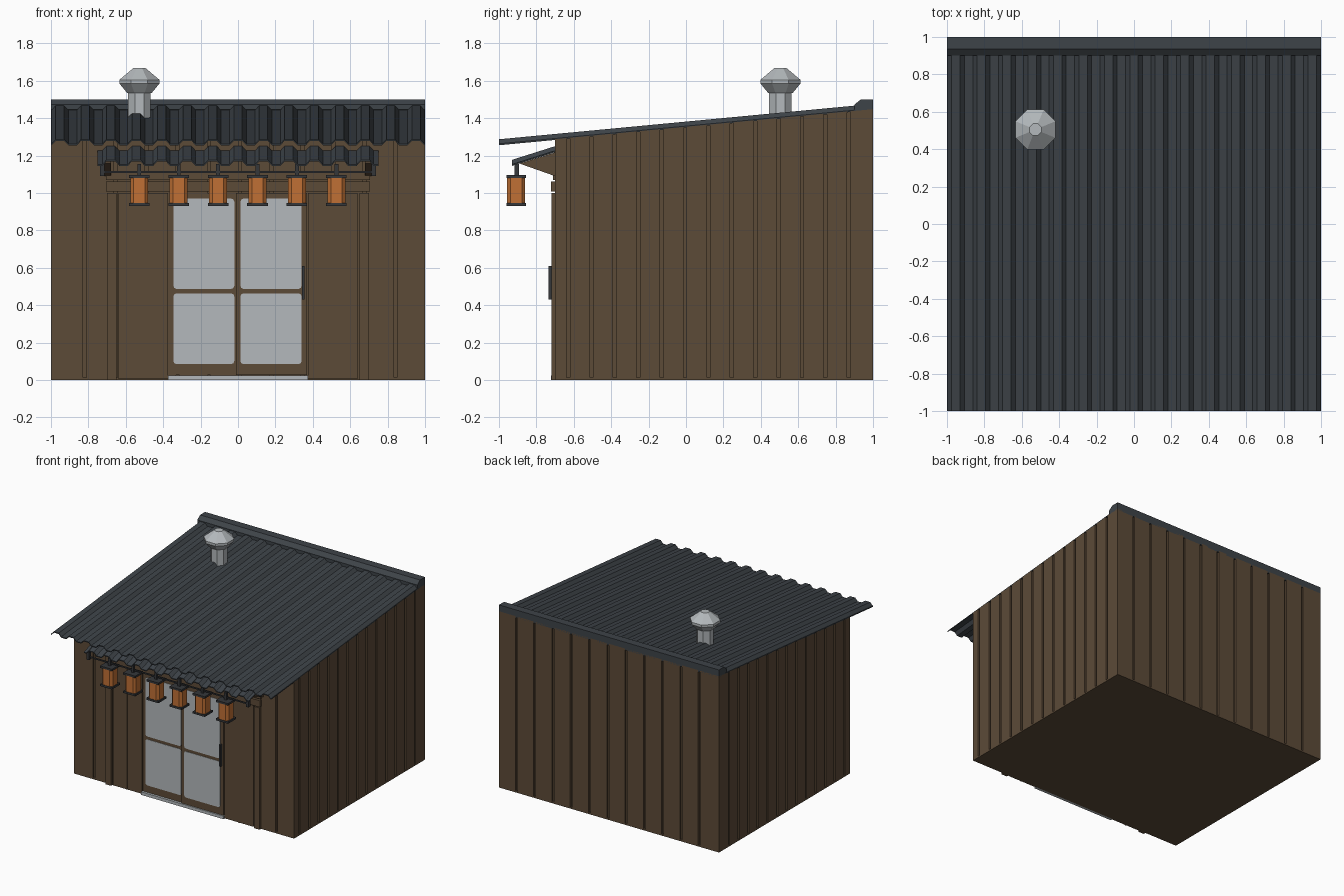
import bpy, bmesh, math
from mathutils import Matrix, Vector

if "Cube" in bpy.data.objects:
    bpy.data.objects.remove(bpy.data.objects["Cube"])


def mat(name, r, g, b):
    m = bpy.data.materials.new(name)
    m.diffuse_color = (r, g, b, 1)
    m.use_nodes = True
    m.node_tree.nodes["Principled BSDF"].inputs["Base Color"].default_value = m.diffuse_color
    return m


WOOD = mat("brown wood", 0.107, 0.069, 0.039)
ROOF = mat("slate roof", 0.047, 0.056, 0.065)
PALE = mat("pale grey", 0.456, 0.485, 0.503)
ORANGE = mat("lantern orange", 0.527, 0.162, 0.035)
DARK = mat("dark metal", 0.035, 0.038, 0.042)


def finish(name, bm, m):
    bmesh.ops.recalc_face_normals(bm, faces=bm.faces)
    me = bpy.data.meshes.new(name)
    bm.to_mesh(me)
    bm.free()
    me.materials.append(m)
    ob = bpy.data.objects.new(name, me)
    bpy.context.collection.objects.link(ob)
    return ob


def loft(name, start, end, m):
    """Closed solid between two matching outlines."""
    bm = bmesh.new()
    a = [bm.verts.new(p) for p in start]
    b = [bm.verts.new(p) for p in end]
    bm.faces.new(a)
    bm.faces.new(b)
    n = len(a)
    for i in range(n):
        j = (i + 1) % n
        bm.faces.new((a[i], a[j], b[j], b[i]))
    return finish(name, bm, m)


def box(name, x0, x1, y0, y1, z0, z1, m):
    ring = [(x0, y0), (x1, y0), (x1, y1), (x0, y1)]
    return loft(name, [(x, y, z0) for x, y in ring], [(x, y, z1) for x, y in ring], m)


def prism_x(name, prof, x0, x1, m):
    return loft(name, [(x0, y, z) for y, z in prof], [(x1, y, z) for y, z in prof], m)


def sheet(name, half, amp, thick, front, back, m):
    """Corrugated sheet running from front (y, z) to back (y, z)."""
    period, flat, slope = 0.136, 0.045, 0.023

    def height(x):
        t = abs((x + period / 2) % period - period / 2)
        return amp * min(1, max(0, (flat / 2 + slope - t) / slope))
    xs = [-half, half]
    for k in range(-10, 11):
        for d in (-flat / 2 - slope, -flat / 2, flat / 2, flat / 2 + slope):
            if abs(k * period + d) < half - 0.002:
                xs.append(k * period + d)
    xs.sort()
    top = [(x, height(x) + thick) for x in xs]
    loop = top + [(x, z - thick) for x, z in reversed(top)]
    bm = bmesh.new()
    a = [bm.verts.new((x, front[0], front[1] + z)) for x, z in loop]
    b = [bm.verts.new((x, back[0], back[1] + z)) for x, z in loop]
    n, c = len(loop), len(xs)
    for i in range(n):
        j = (i + 1) % n
        bm.faces.new((a[i], a[j], b[j], b[i]))
    for ring in (a, b):
        for i in range(c - 1):
            bm.faces.new((ring[i], ring[i + 1], ring[n - 2 - i], ring[n - 1 - i]))
    return finish(name, bm, m)


# Board-clad hut: footprint with grooves, top cut along the roof slope
def roof_z(y):
    return 1.255 + 0.0945 * (y + 1)


gw, gd = 0.009, 0.014
gx = [-0.82 + 0.1662 * k for k in range(11)]
gy = [-0.63 + 0.125 * k for k in range(13)]
FRONT = -0.70
foot = [(-1, FRONT)]
for x in gx:
    foot += [(x - gw, FRONT), (x - gw, FRONT + gd), (x + gw, FRONT + gd), (x + gw, FRONT)]
foot.append((1, FRONT))
for y in gy:
    foot += [(1, y - gw), (1 - gd, y - gw), (1 - gd, y + gw), (1, y + gw)]
foot.append((1, 1))
for x in reversed(gx):
    foot += [(x + gw, 1), (x + gw, 1 - gd), (x - gw, 1 - gd), (x - gw, 1)]
foot.append((-1, 1))
for y in reversed(gy):
    foot += [(-1, y + gw), (-1 + gd, y + gw), (-1 + gd, y - gw), (-1, y - gw)]
loft("hut_walls", [(x, y, 0.012) for x, y in foot],
     [(x, y, roof_z(y) + 0.004) for x, y in foot], WOOD)
box("floor_slab", -1, 1, FRONT, 1, 0, 0.012, WOOD)

# Main roof and ridge cap
sheet("main_roof", 1.0, 0.024, 0.008, (-1, roof_z(-1)), (0.96, roof_z(0.96)), ROOF)
prism_x("ridge_cap", [(0.90, 1.445), (0.90, 1.472), (0.935, 1.5), (1, 1.5), (1, 1.435)],
        -1, 1, ROOF)

# Canopy with brackets
sheet("canopy_roof", 0.75, 0.024, 0.008, (-0.93, 1.145), (-0.70, 1.218), ROOF)
for s in (-1, 1):
    prism_x("canopy_bracket", [(-0.89, 1.157), (-0.70, 1.09), (-0.70, 1.217)],
            s * 0.68, s * 0.72, WOOD)
    box("rod_end", s * 0.725 - 0.012, s * 0.725 + 0.012, -0.917, -0.893, 1.09, 1.155, DARK)
box("lantern_rod", -0.725, 0.725, -0.91, -0.90, 1.108, 1.118, DARK)

# Door surround
for s in (-1, 1):
    a, b = sorted((s * 0.65, s * 0.70))
    box("surround_post", a, b, -0.72, FRONT, 0, 1.0, WOOD)
    a, b = sorted((s * 0.375, s * 0.64))
    box("side_panel", a, b, -0.712, FRONT, 0.005, 1.0, WOOD)
    a, b = sorted((s * 0.508, s * 0.518))
    box("panel_batten", a, b, -0.717, FRONT, 0.005, 1.0, WOOD)
box("lintel", -0.705, 0.705, -0.723, FRONT, 1.008, 1.062, WOOD)
box("upper_trim", -0.705, 0.705, -0.712, FRONT, 1.07, 1.115, WOOD)
box("threshold", -0.375, 0.375, -0.722, FRONT, 0, 0.025, PALE)


# Sliding doors with rounded panes
def pane(name, x0, x1, z0, z1, y):
    r = 0.016
    pts = []
    for cx, cz, a0 in ((x1 - r, z1 - r, 0), (x0 + r, z1 - r, 90),
                       (x0 + r, z0 + r, 180), (x1 - r, z0 + r, 270)):
        for d in (0, 45, 90):
            a = math.radians(a0 + d)
            pts.append((cx + r * math.cos(a), cz + r * math.sin(a)))
    loft(name, [(x, y, z) for x, z in pts], [(x, y + 0.005, z) for x, z in pts], PALE)


for side, x0, x1, y, p0, p1 in (("left", -0.37, 0.0, -0.706, -0.345, -0.02),
                                ("right", -0.012, 0.37, -0.716, 0.013, 0.34)):
    box(side + "_door", x0, x1, y, FRONT, 0.027, 1.0, WOOD)
    pane(side + "_lower_pane", p0, p1, 0.085, 0.463, y - 0.003)
    pane(side + "_upper_pane", p0, p1, 0.487, 0.97, y - 0.003)
box("door_handle", 0.342, 0.356, -0.735, -0.71, 0.43, 0.61, DARK)

# Row of hanging lanterns
for i in range(6):
    x, y = -0.528 + 0.2108 * i, -0.908
    h, c = 0.048, 0.03
    ring = [(h, -c), (h, c), (c, h), (-c, h), (-h, c), (-h, -c), (-c, -h), (c, -h)]
    loft("lantern_body", [(x + u, y + v, 0.94) for u, v in ring],
         [(x + u, y + v, 1.083) for u, v in ring], ORANGE)
    for z in (0.93, 1.08):
        box("lantern_cap", x - 0.055, x + 0.055, y - 0.052, y + 0.052, z, z + 0.016, DARK)
    box("lantern_hanger", x - 0.01, x + 0.01, y - 0.01, y + 0.01, 1.09, 1.155, DARK)


# Octagonal chimney with vent cowl
def turned(name, prof, cx, cy, sides, m):
    bm = bmesh.new()
    rings = []
    for apothem, z in prof:
        r = apothem / math.cos(math.pi / sides)
        rings.append([bm.verts.new((cx + r * math.cos((k + .5) * 2 * math.pi / sides),
                                    cy + r * math.sin((k + .5) * 2 * math.pi / sides), z))
                      for k in range(sides)])
    for a, b in zip(rings, rings[1:]):
        for k in range(sides):
            j = (k + 1) % sides
            bm.faces.new((a[k], a[j], b[j], b[k]))
    bm.faces.new(rings[0])
    bm.faces.new(rings[-1])
    finish(name, bm, m)


turned("chimney_pipe", [(0.06, 1.39), (0.06, 1.54)], -0.527, 0.505, 8, PALE)
turned("chimney_cowl", [(0.066, 1.535), (0.107, 1.585), (0.107, 1.605), (0.032, 1.668)],
       -0.527, 0.505, 8, PALE)
